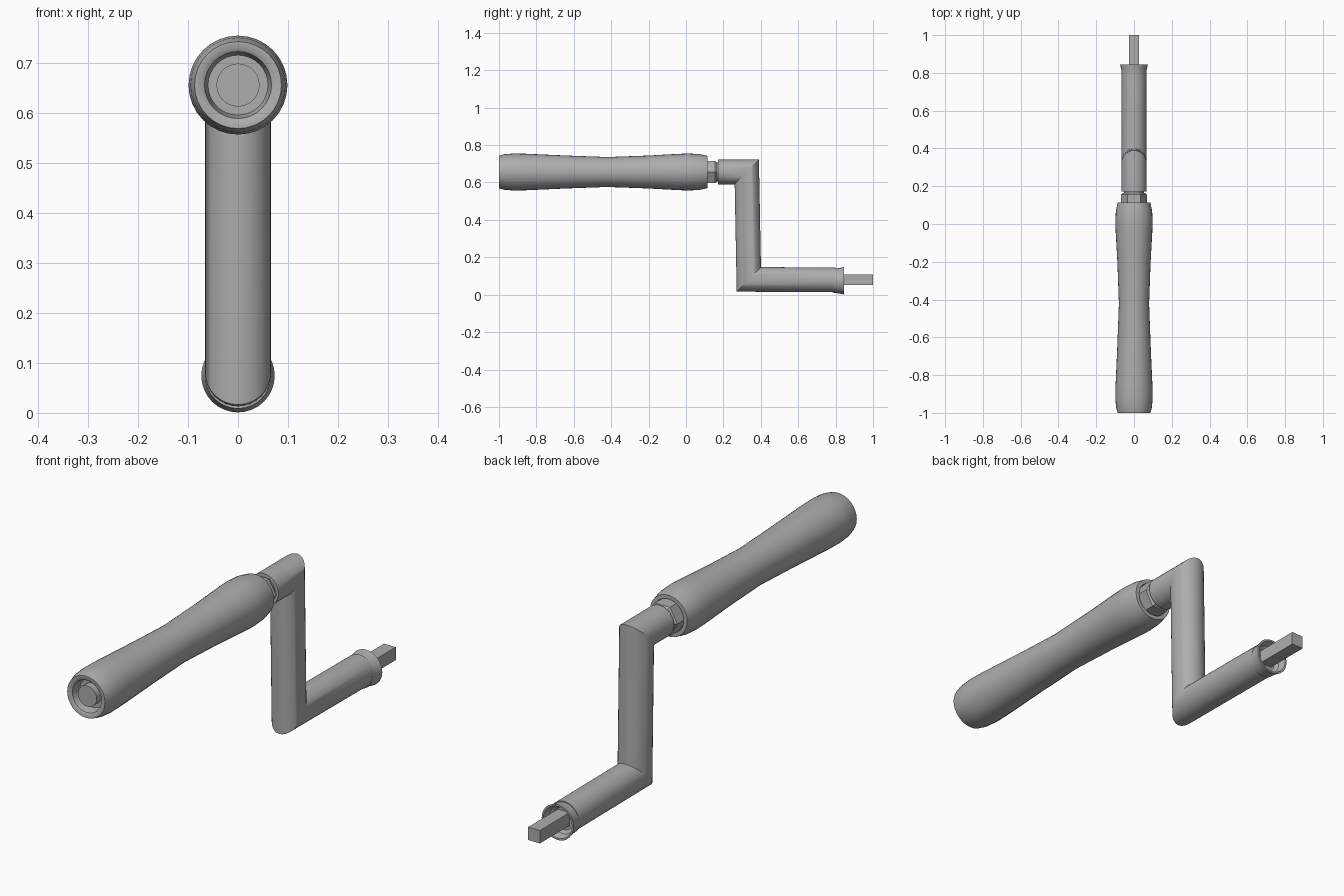
import bpy, bmesh, math
from mathutils import Vector

cube = bpy.data.objects.get("Cube")
if cube:
    bpy.data.objects.remove(cube, do_unlink=True)

SIDES = 32
GRIP_Z, SHAFT_Z = 0.656, 0.08

steel = bpy.data.materials.new("grey_steel")
steel.use_nodes = True
grey = (0.42, 0.42, 0.42, 1)
steel.diffuse_color = grey
steel.node_tree.nodes["Principled BSDF"].inputs["Base Color"].default_value = grey


def finish(name, bm, angle=32):
    bmesh.ops.recalc_face_normals(bm, faces=bm.faces)
    mesh = bpy.data.meshes.new(name)
    bm.to_mesh(mesh)
    bm.free()
    obj = bpy.data.objects.new(name, mesh)
    bpy.context.collection.objects.link(obj)
    mesh.materials.append(steel)
    bpy.ops.object.select_all(action='DESELECT')
    bpy.context.view_layer.objects.active = obj
    obj.select_set(True)
    bpy.ops.object.shade_smooth_by_angle(angle=math.radians(angle))
    return obj


def skin(bm, rings):
    """Bridge rings of equal length and cap both ends."""
    rings = [[bm.verts.new(p) for p in ring] for ring in rings]
    n = len(rings[0])
    for a, b in zip(rings, rings[1:]):
        for i in range(n):
            j = (i + 1) % n
            bm.faces.new((a[i], a[j], b[j], b[i]))
    bm.faces.new(rings[0])
    bm.faces.new(rings[-1])


def circle(y, r, z, n):
    return [Vector((r * math.cos(2 * math.pi * i / n), y,
                    z + r * math.sin(2 * math.pi * i / n))) for i in range(n)]


def lathe(name, profile, z, n=SIDES, angle=32):
    """Turn a (y, radius) profile around a line along y."""
    bm = bmesh.new()
    skin(bm, [circle(y, r, z, n) for y, r in profile])
    return finish(name, bm, angle)


def mitred_pipe(name, path, radius):
    """Sweep a round section along the path with sharp mitred corners."""
    path = [Vector(p) for p in path]
    dirs = [(b - a).normalized() for a, b in zip(path, path[1:])]
    ring = circle(path[0].y, radius, path[0].z, SIDES)
    rings = [ring]
    for i, d in enumerate(dirs):
        nxt = dirs[min(i + 1, len(dirs) - 1)]
        normal = (d + nxt).normalized()
        ring = [p + d * ((path[i + 1] - p).dot(normal) / d.dot(normal)) for p in ring]
        rings.append(ring)
    bm = bmesh.new()
    skin(bm, rings)
    return finish(name, bm)


# Waisted grip with a recessed seat at each end
lathe("grip", [(-0.955, 0.058), (-0.955, 0.06), (-0.995, 0.067), (-1.0, 0.075),
               (-1.0, 0.087), (-0.97, 0.095), (-0.92, 0.099), (-0.85, 0.0975),
               (-0.64, 0.088), (-0.42, 0.08), (-0.2, 0.088), (-0.05, 0.0965),
               (0.01, 0.099), (0.07, 0.096), (0.115, 0.086), (0.115, 0.07),
               (0.09, 0.066)], GRIP_Z, angle=45)

# Spindle end inside the grip, hexagonal nut and its neck
lathe("spindle_end", [(-0.96, 0.043), (-0.992, 0.043)], GRIP_Z)
lathe("hex_nut", [(0.08, 0.069), (0.155, 0.069), (0.165, 0.06)], GRIP_Z, n=6)
lathe("spindle_neck", [(0.08, 0.052), (0.19, 0.052)], GRIP_Z)

# Cranked arm, with a chamfered start
mitred_pipe("crank_arm", [(0, 0.172, GRIP_Z), (0, 0.325, GRIP_Z),
                          (0, 0.336, 0.082), (0, 0.8, 0.079)], 0.066)

# Flared open socket at the end of the arm
lathe("socket_flare", [(0.79, 0.066), (0.815, 0.067), (0.845, 0.0735),
                       (0.845, 0.066), (0.815, 0.058), (0.805, 0.045)], 0.0745)

# Square drive bar
bm = bmesh.new()
h = 0.027
skin(bm, [[(sx * h, y, SHAFT_Z + sz * h) for sx, sz in ((-1, -1), (1, -1), (1, 1), (-1, 1))]
          for y in (0.78, 1.0)])
finish("drive_bar", bm)
